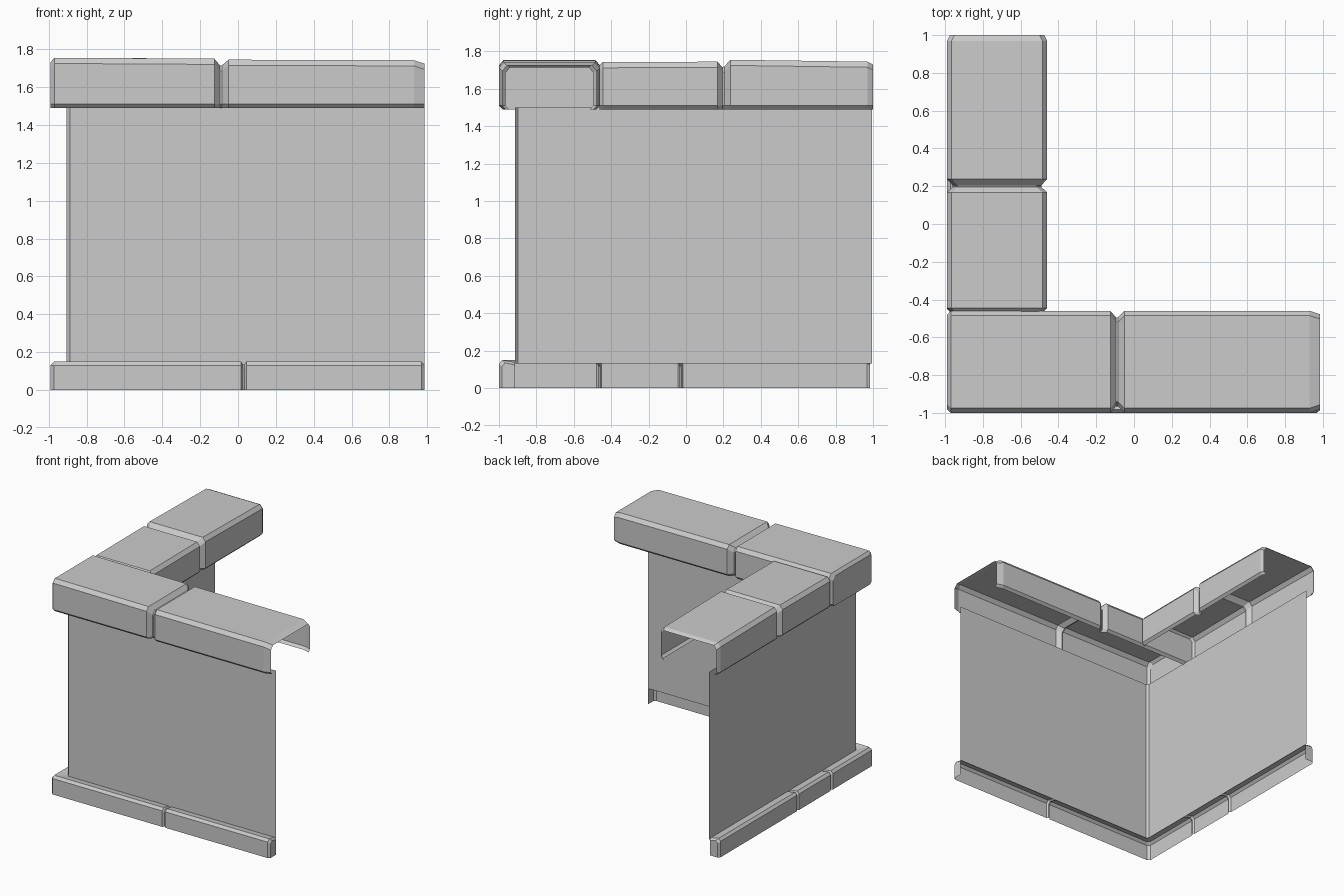
import bpy, bmesh

if "Cube" in bpy.data.objects:
    bpy.data.objects.remove(bpy.data.objects["Cube"])


def make_object(name, rings, close_start=False, close_end=False):
    """Skin a row of equal-length point rings into an open sheet."""
    bm = bmesh.new()
    rows = [[bm.verts.new(p) for p in ring] for ring in rings]
    for a, b in zip(rows, rows[1:]):
        for i in range(len(a) - 1):
            bm.faces.new((a[i], b[i], b[i + 1], a[i + 1]))
    if close_start:
        bm.faces.new(rows[0])
    if close_end:
        bm.faces.new(rows[-1][::-1])
    bmesh.ops.recalc_face_normals(bm, faces=bm.faces)
    # open sheets: make the faces point away from the inner corner / upwards
    if sum((f.normal.z - f.normal.x - f.normal.y) * f.calc_area() for f in bm.faces) < 0:
        bmesh.ops.reverse_faces(bm, faces=bm.faces)
    mesh = bpy.data.meshes.new(name)
    bm.to_mesh(mesh)
    bm.free()
    obj = bpy.data.objects.new(name, mesh)
    bpy.context.collection.objects.link(obj)
    return obj


def cap_profile(outer, inner, d, top):
    """Hollow coping section, open below, with rolled lower lips; d shrinks it."""
    o, i, t = outer + d, inner - d, top - d
    return [(o + .02, 1.49), (o, 1.51), (o, t - .03), (o + .025, t),
            (i - .025, t), (i, t - .03), (i, 1.51), (i - .02, 1.49)]


def cap_run(name, outer, inner, stations, swap, close_start=False):
    rings = []
    for u, d, top in stations:
        ring = cap_profile(outer, inner, d, top)
        rings.append([(v, u, z) if swap else (u, v, z) for v, z in ring])
    make_object(name, rings, close_start)


# Coping along the front, two stones with a groove between them
cap_run("front_coping", -1.0, -.46,
        [(-.99, .02, 1.752), (-.97, 0, 1.755), (-.125, 0, 1.75), (-.095, .035, 1.75),
         (-.085, .035, 1.75), (-.05, 0, 1.745), (.93, 0, 1.742), (.985, .018, 1.742)],
        False, True)

# Coping along the left side
cap_run("side_coping", -.99, -.46,
        [(-.462, .015, 1.74), (-.445, 0, 1.742), (.168, 0, 1.745), (.195, .03, 1.745),
         (.205, .03, 1.75), (.238, 0, 1.755), (.97, 0, 1.745), (1.0, .015, 1.745)],
        True)


def corner_point(side, u, v, z):
    """Map run coordinates onto the front or left leg; u None marks the corner."""
    if u is None:
        u = -(v - .018)
    return (u, -v - .01, z) if side == "front" else (-v, u - .01, z)


# Wall sheet folded around the corner with a narrow chamfer
wall_stations = [("front", .985), ("front", None), ("left", None), ("left", 1.005)]
make_object("wall", [[corner_point(s, u, .905, z) for z in (.13, 1.5)]
                     for s, u in wall_stations])


# Plinth folded around the corner, with grooves between stones
def groove(side, u):
    return [(side, u + .014, 0), (side, u + .004, .014),
            (side, u - .004, .014), (side, u - .014, 0)]


plinth = [("front", .985, .015), ("front", .968, 0)] + groove("front", .03)
plinth += [("front", None, 0), ("left", None, 0)]
plinth += groove("left", -.455)[::-1] + groove("left", -.02)[::-1]
plinth += [("left", .978, 0), ("left", .995, .015)]

rings = []
for side, u, d in plinth:
    section = [(.99 - d, 0), (.99 - d, .13 - d), (.972 - d, .15 - d), (.905, .138 - d)]
    rings.append([corner_point(side, u, v, z) for v, z in section])
make_object("plinth", rings)

# Closed ends of the plinth
for name, ring, side, u in (("plinth_front_end", rings[0], "front", .985),
                            ("plinth_side_end", rings[-1], "left", .995)):
    make_object(name, [ring + [corner_point(side, u, .905, 0)]], True)
